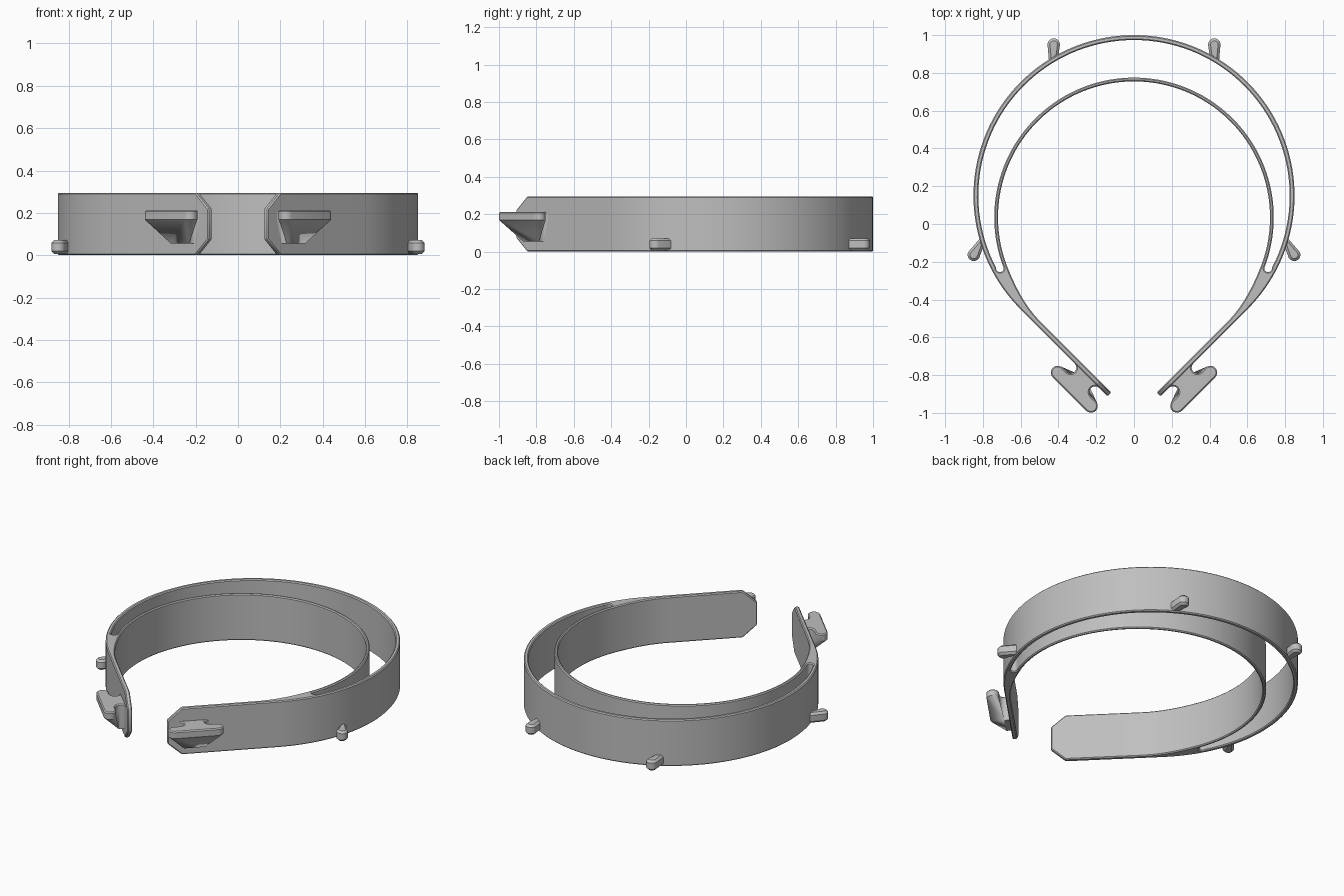
import bpy, bmesh, math
from mathutils import Vector

cube = bpy.data.objects.get("Cube")
if cube:
    bpy.data.objects.remove(cube, do_unlink=True)

grey = bpy.data.materials.new("plain_grey")
grey.use_nodes = True
colour = (0.52, 0.52, 0.52, 1)
grey.diffuse_color = colour
grey.node_tree.nodes["Principled BSDF"].inputs["Base Color"].default_value = colour

HEIGHT = 0.295
CENTRE = Vector((0, 0.15))      # centre of the outer band
INNER_CENTRE = Vector((0, 0.035))
ARM_LINE = 0.744                # distance of the arm's outer face from the origin


def polar(centre, radius, degrees):
    a = math.radians(degrees)
    return Vector((centre[0] + radius * math.cos(a), centre[1] + radius * math.sin(a)))


def arc(centre, radius, start, end, steps):
    return [polar(centre, radius, start + (end - start) * i / steps) for i in range(steps + 1)]


def arm(u, v):
    """Point at u along the diagonal arm and v outward from its outer face."""
    v += ARM_LINE
    return Vector((u + v, u - v)) / math.sqrt(2)


def finish(bm, name):
    bmesh.ops.recalc_face_normals(bm, faces=bm.faces)
    mesh = bpy.data.meshes.new(name)
    bm.to_mesh(mesh)
    bm.free()
    mesh.materials.append(grey)
    obj = bpy.data.objects.new(name, mesh)
    bpy.context.collection.objects.link(obj)
    bpy.ops.object.select_all(action='DESELECT')
    obj.select_set(True)
    bpy.context.view_layer.objects.active = obj
    bpy.ops.object.shade_smooth_by_angle(angle=math.radians(30))


def chamfer(bm, width, rule):
    bmesh.ops.recalc_face_normals(bm, faces=bm.faces)
    edges = [e for e in bm.edges if len(e.link_faces) == 2
             and e.calc_face_angle() > math.radians(40) and rule(e)]
    bmesh.ops.bevel(bm, geom=edges, offset=width, segments=1, affect='EDGES', clamp_overlap=True)


def loft(rings, side):
    """Closed solid through rings of (outline, height)."""
    bm = bmesh.new()
    rows = [[bm.verts.new((p.x * side, p.y, z)) for p in pts] for pts, z in rings]
    n = len(rows[0])
    for low, high in zip(rows, rows[1:]):
        for i in range(n):
            j = (i + 1) % n
            bm.faces.new((low[i], low[j], high[j], high[i]))
    bm.faces.new(rows[0])
    bm.faces.new(rows[-1])
    bmesh.ops.remove_doubles(bm, verts=bm.verts, dist=0.0005)
    return bm


# Double headband: two arcs that merge into one arm on each side
def headband():
    split_out, split_in = -27.5, -21.5
    bm = bmesh.new()

    def strip(a, b):
        for i in range(len(a) - 1):
            face(a[i], a[i + 1], b[i + 1], b[i])

    def face(*pts):
        bm.faces.new([bm.verts.new((p.x, p.y, 0)) for p in pts])

    outer = [arc(CENTRE, r, split_out, 90, 44) for r in (0.85, 0.824)]
    inner = [arc(INNER_CENTRE, r, split_in, 90, 44) for r in (0.74, 0.72)]
    strip(*outer)
    strip(*inner)

    # Arm: outer edge follows the circle, inner edge blends into the straight
    steps = 7
    out_edge = arc(CENTRE, 0.85, split_out, -45, steps - 1) + [arm(-0.014, 0)]
    p0, p1, p2 = inner[1][0], arm(0.127, -0.028), arm(-0.014, -0.028)
    in_edge = []
    for i in range(steps + 1):
        t = i / steps
        in_edge.append(p0 * (1 - t) ** 2 + p1 * 2 * t * (1 - t) + p2 * t * t)
    for u in (-0.46, -0.545):
        out_edge.append(arm(u, 0))
        in_edge.append(arm(u, -0.028))
    strip(out_edge[1:], in_edge[1:])

    # Web around the rounded end of the slot
    m, l = outer[1][0], inner[0][0]
    mid, rad = (m + l) / 2, (m - l).length / 2
    tilt = math.degrees(math.atan2((m - l).y, (m - l).x))
    slot_end = arc(mid, rad, tilt, tilt - 180, 6)
    face(out_edge[0], *slot_end, in_edge[0], in_edge[1], out_edge[1])

    # Thicken, clip the arm tips, mirror
    bmesh.ops.remove_doubles(bm, verts=bm.verts, dist=0.0001)
    bmesh.ops.recalc_face_normals(bm, faces=bm.faces)
    base = list(bm.faces)
    top = bmesh.ops.extrude_face_region(bm, geom=base, use_keep_orig=True)
    for v in [g for g in top["geom"] if isinstance(g, bmesh.types.BMVert)]:
        v.co.z = HEIGHT
    for v in bm.verts:
        if (v.co.x + v.co.y) / math.sqrt(2) < -0.54:
            v.co.z = 0.075 if v.co.z < 0.1 else HEIGHT - 0.075
    seam = [f for f in bm.faces if all(abs(v.co.x) < 0.0001 for v in f.verts)]
    bmesh.ops.delete(bm, geom=seam, context='FACES')
    half = bm.verts[:] + bm.edges[:] + bm.faces[:]
    bmesh.ops.mirror(bm, geom=half, axis='X', merge_dist=0.0001)
    bmesh.ops.remove_doubles(bm, verts=bm.verts, dist=0.0001)
    chamfer(bm, 0.006, lambda e: True)
    finish(bm, "headband")


# Small rounded peg standing out from the outer band
def peg(name, tip, angle, side):
    r, tip = 0.033, Vector(tip)
    along = polar((0, 0), 1, angle)
    pts = arc(tip, r, angle - 90, angle + 90, 10)
    for end in (pts[-1], pts[0]):
        root = end - along * 0.08 - CENTRE
        pts.append(CENTRE + root.normalized() * 0.838)
    bm = loft([(pts, 0.006), (pts, 0.071)], side)
    chamfer(bm, 0.013, lambda e: abs(e.verts[0].co.z - e.verts[1].co.z) < 0.001)
    finish(bm, name)


# Strap hook: a bar with a notch at each end, on a tapering support
def hook(name, side):
    r, bar, gap = 0.036, 0.098, 0.031
    upper, lower = -0.30, -0.484
    uv = [Vector((upper, -0.012))]
    uv += arc((upper, gap), gap, 270, 90, 8)
    uv += arc((-0.27, bar), r, -90, 90, 10)
    uv += arc((-0.52, bar), r, 90, 270, 10)
    uv += arc((lower, gap), gap, 90, -90, 8)
    uv.append(Vector((lower, -0.012)))
    plate = [arm(*p) for p in uv]
    foot = [arm(min(max(p.x, lower + gap), upper - gap), min(p.y, 0.035)) for p in uv]
    bm = loft([(foot, 0.055), (plate, 0.168), (plate, 0.212)], side)
    chamfer(bm, 0.012, lambda e: all(v.co.z > 0.21 for v in e.verts))
    finish(bm, name)


headband()
for label, side in (("left", 1), ("right", -1)):
    peg(label + "_back_peg", (0.425, 0.95), 90, side)
    peg(label + "_side_peg", (0.848, -0.163), -61, side)
    hook(label + "_strap_hook", side)
